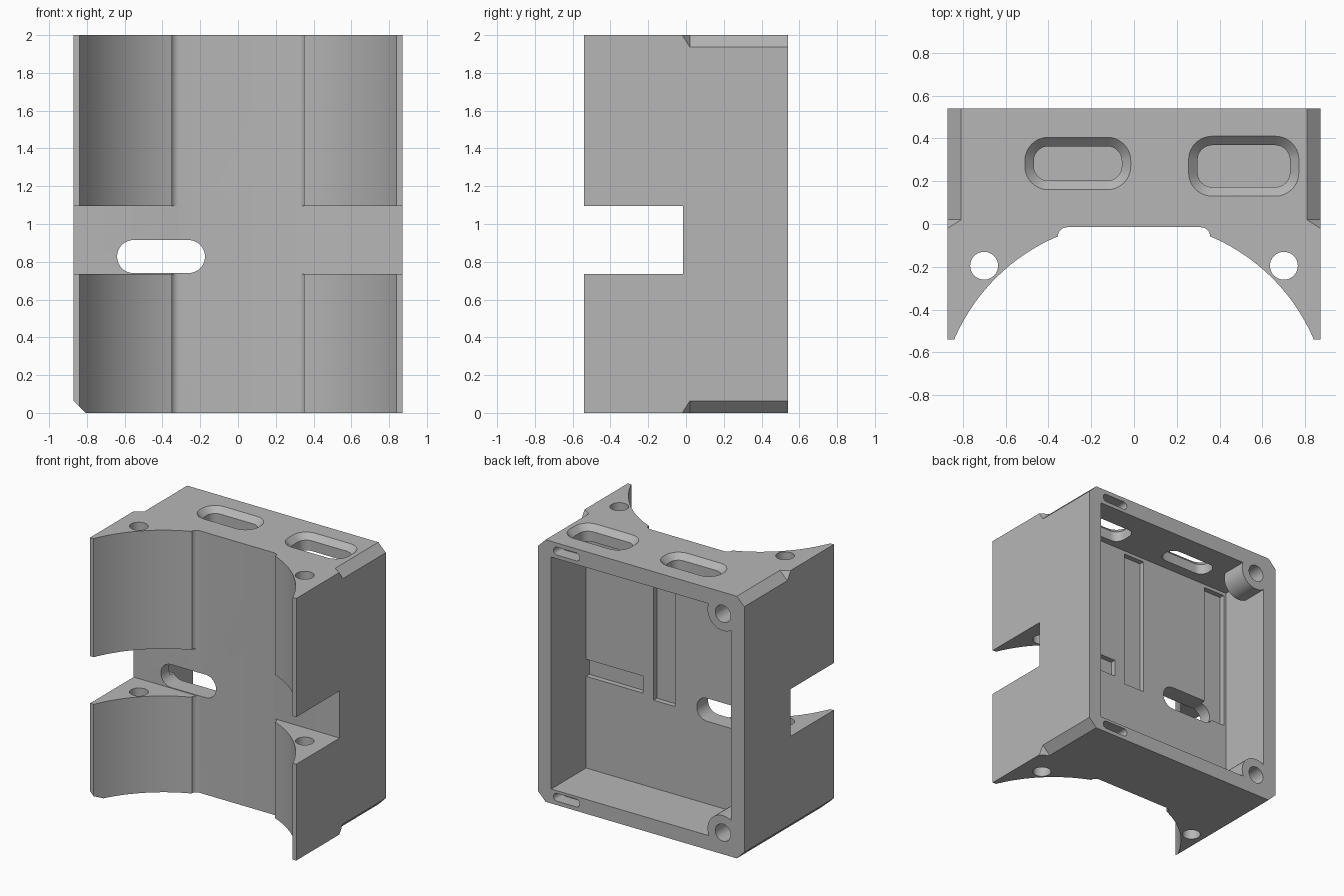
import bpy, bmesh
from math import sin, cos, pi, radians, atan2, hypot
from mathutils import Vector

if "Cube" in bpy.data.objects:
    bpy.data.objects.remove(bpy.data.objects["Cube"])

grey = bpy.data.materials.new("plain grey")
grey.use_nodes = True
colour = (0.47, 0.47, 0.47, 1)
grey.diffuse_color = colour
grey.node_tree.nodes["Principled BSDF"].inputs["Base Color"].default_value = colour


def finish(name, bm):
    bmesh.ops.recalc_face_normals(bm, faces=bm.faces)
    mesh = bpy.data.meshes.new(name)
    bm.to_mesh(mesh)
    bm.free()
    mesh.materials.append(grey)
    obj = bpy.data.objects.new(name, mesh)
    bpy.context.collection.objects.link(obj)
    return obj


def loft(name, rings):
    """Closed solid through matching rings of points."""
    bm = bmesh.new()
    loops = [[bm.verts.new(p) for p in ring] for ring in rings]
    n = len(loops[0])
    for a, b in zip(loops, loops[1:]):
        for i in range(n):
            j = (i + 1) % n
            bm.faces.new((a[i], a[j], b[j], b[i]))
    bm.faces.new(loops[0])
    bm.faces.new(loops[-1])
    return finish(name, bm)


def along_z(pts, z):
    return [(x, y, z) for x, y in pts]


def along_y(pts, y):
    return [(x, y, z) for x, z in pts]


def hull(name, pts):
    bm = bmesh.new()
    for p in pts:
        bm.verts.new(p)
    bmesh.ops.convex_hull(bm, input=bm.verts)
    return finish(name, bm)


def rounded(x0, x1, y0, y1, r, steps=10):
    """Rectangle with round corners."""
    pts = []
    corners = [(x1 - r, y1 - r), (x0 + r, y1 - r), (x0 + r, y0 + r), (x1 - r, y0 + r)]
    for q, (cx, cy) in enumerate(corners):
        for i in range(steps + 1):
            a = (q + i / steps) * pi / 2
            pts.append((cx + r * cos(a), cy + r * sin(a)))
    return pts


def circle(cx, cy, r, n=40):
    return [(cx + r * cos(2 * pi * i / n), cy + r * sin(2 * pi * i / n)) for i in range(n)]


def box(name, x, y, z):
    return loft(name, [along_z([(x[0], y[0]), (x[1], y[0]), (x[1], y[1]), (x[0], y[1])], h) for h in z])


def cut(target, tool):
    mod = target.modifiers.new("cut", "BOOLEAN")
    mod.operation = "DIFFERENCE"
    mod.solver = "EXACT"
    mod.object = tool
    tool.hide_render = True
    bpy.context.view_layer.objects.active = target
    bpy.ops.object.modifier_apply(modifier=mod.name)
    bpy.data.objects.remove(tool)


# Outer block with the curved cradle in front
W, D, H = 0.87, 0.54, 2.0
cy = -0.899
radius = hypot(0.84, -D - cy)
start, end = atan2(-D - cy, 0.84), atan2(-0.055 - cy, 0.35)
half = [(W, D), (W, -D)]
for i in range(25):
    a = start + (end - start) * i / 24
    half.append((radius * cos(a), cy + radius * sin(a)))
for i in range(9):
    a = pi / 2 * i / 8
    half.append((0.31 + 0.045 * cos(a), -0.055 + 0.04 * sin(a)))
outline = half + [(-x, y) for x, y in reversed(half)]
body = loft("housing", [along_z(outline, 0), along_z(outline, H)])

# Strap gap across the front
cut(body, box("strap_gap", (-1, 1), (-1, -0.016), (0.735, 1.095)))

# Screw holes through the arms
for side in (-1, 1):
    ring = circle(side * 0.70, -0.195, 0.065)
    cut(body, loft("arm_hole", [along_z(ring, -0.1), along_z(ring, H + 0.1)]))

# Rear cavity, leaving screw bosses in two corners
cavity = box("cavity", (-0.76, 0.76), (0.12, 0.7), (0.11, 1.88))
boss_heights = (0.165, 1.835)
for z in boss_heights:
    ring = circle(-0.69, z, 0.13)
    cut(cavity, loft("boss", [along_y(ring, 0.34), along_y(ring, 0.8)]))
cut(body, cavity)
for z in boss_heights:
    ring = circle(-0.69, z, 0.065)
    cut(body, loft("boss_hole", [along_y(ring, 0.36), along_y(ring, 0.8)]))

# Small catch slots in the rear rim
for z in (0.06, 1.938):
    ring = rounded(0.52, 0.74, z - 0.03, z + 0.03, 0.029)
    cut(body, loft("rim_slot", [along_y(ring, 0.44), along_y(ring, 0.7)]))

# Shallow grooves on the inner wall
for x in (0.01, -0.74):
    cut(body, box("groove", (x, x + 0.18), (0.08, 0.3), (0.78, 1.855)))
cut(body, box("side_groove", (0.28, 0.759), (0.08, 0.3), (0.81, 0.94)))

# Cable slot through the front wall
ring = rounded(-0.64, -0.175, 0.74, 0.915, 0.087)
cut(body, loft("front_slot", [along_y(ring, -0.2), along_y(ring, 0.3)]))

# Bevelled slots in the top wall
for x0, x1, y0, y1 in ((-0.51, -0.015, 0.16, 0.405), (0.255, 0.77, 0.13, 0.41)):
    wide = rounded(x0, x1, y0, y1, 0.11)
    b = 0.042
    narrow = rounded(x0 + b, x1 - b, y0 + b, y1 - b, 0.11 - b)
    cut(body, loft("top_slot", [along_z(narrow, 1.75), along_z(narrow, H - b),
                                along_z(wide, H), along_z(wide, H + 0.1)]))

# Corner chamfers, stopped short of the arms
c, e = 0.063, 0.05
for side, top in ((-1, True), (1, True), (1, False)):
    def place(x, y, z):
        return (side * x, y, z if top else H - z)
    far, up = W + e, H + e
    tri = [(far, up), (W - c - e, up), (far, H - c - e)]
    tip = 0.02 - 0.04 * (c + 2 * e) / c
    pts = [place(x, 0.7, z) for x, z in tri]
    pts += [place(x, y, z) for (x, z), y in zip(tri, (tip, 0.02, 0.02))]
    cut(body, hull("chamfer", pts))

# One lower corner is chamfered along its full depth
tri = [(-W - e, -e), (-W + c + e, -e), (-W - e, c + e)]
cut(body, loft("long_chamfer", [along_y(tri, -0.7), along_y(tri, 0.7)]))

bpy.ops.object.select_all(action="DESELECT")
body.select_set(True)
bpy.context.view_layer.objects.active = body
bpy.ops.object.shade_smooth_by_angle(angle=radians(25))
